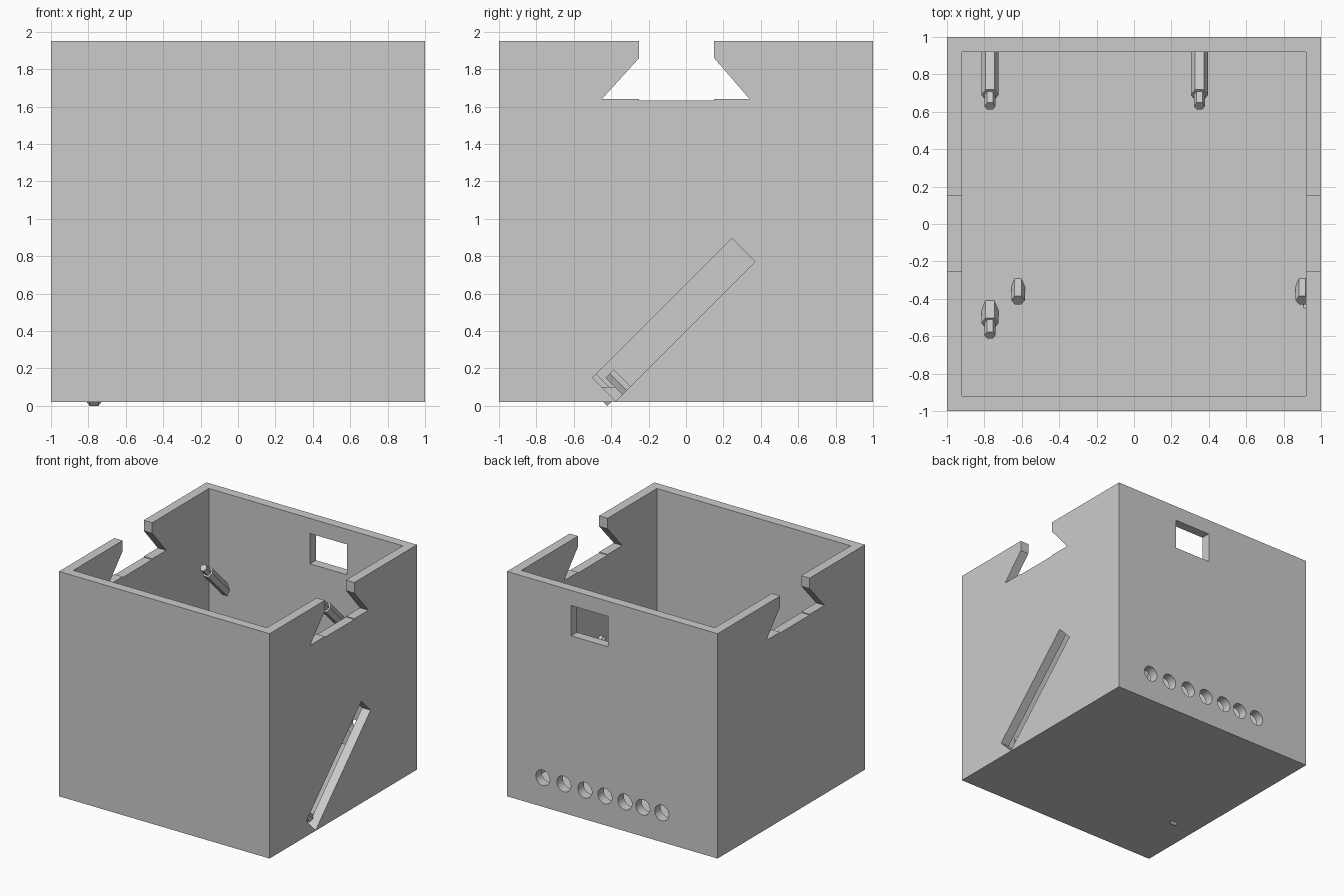
import bpy, bmesh, math
from mathutils import Vector, Matrix

if "Cube" in bpy.data.objects:
    bpy.data.objects.remove(bpy.data.objects["Cube"])

grey = bpy.data.materials.new("plain grey")
grey.use_nodes = True
grey.diffuse_color = (0.6, 0.6, 0.6, 1)
grey.node_tree.nodes["Principled BSDF"].inputs["Base Color"].default_value = (0.6, 0.6, 0.6, 1)


def finish(name, bm):
    bmesh.ops.recalc_face_normals(bm, faces=bm.faces[:])
    mesh = bpy.data.meshes.new(name)
    bm.to_mesh(mesh)
    bm.free()
    mesh.materials.append(grey)
    obj = bpy.data.objects.new(name, mesh)
    bpy.context.collection.objects.link(obj)
    return obj


def block(name, low, high):
    low, high = Vector(low), Vector(high)
    bm = bmesh.new()
    bmesh.ops.create_cube(bm, size=1)
    bmesh.ops.scale(bm, vec=high - low, verts=bm.verts)
    bmesh.ops.translate(bm, vec=(low + high) / 2, verts=bm.verts)
    return finish(name, bm)


def side_prism(name, outline, x0, x1):
    """Extrude a (y, z) outline along x."""
    bm = bmesh.new()
    face = bm.faces.new([bm.verts.new((x0, y, z)) for y, z in outline])
    ext = bmesh.ops.extrude_face_region(bm, geom=[face])
    moved = [v for v in ext["geom"] if isinstance(v, bmesh.types.BMVert)]
    bmesh.ops.translate(bm, vec=(x1 - x0, 0, 0), verts=moved)
    return finish(name, bm)


def rod(name, start, end, radius, sides):
    start, end = Vector(start), Vector(end)
    axis = end - start
    bm = bmesh.new()
    bmesh.ops.create_cone(bm, cap_ends=True, segments=sides, radius1=radius,
                          radius2=radius, depth=axis.length)
    # Polygon corners point along x
    z = axis.normalized()
    x = Vector((1, 0, 0))
    frame = Matrix((x, z.cross(x), z)).transposed().to_4x4()
    corner = max(bm.verts, key=lambda v: v.co.x).co
    spin = Matrix.Rotation(-math.atan2(corner.y, corner.x), 4, 'Z')
    bm.transform(Matrix.Translation((start + end) / 2) @ frame @ spin)
    return finish(name, bm)


def cut(target, cutter):
    cutter.hide_render = True
    mod = target.modifiers.new("cut", 'BOOLEAN')
    mod.operation = 'DIFFERENCE'
    mod.solver = 'EXACT'
    mod.object = cutter
    bpy.context.view_layer.objects.active = target
    bpy.ops.object.modifier_apply(modifier=mod.name)
    bpy.data.objects.remove(cutter)


# Open box with a floor
box = block("open_box", (-1, -1, 0.02), (1, 1, 1.95))
cut(box, block("cavity", (-0.92, -0.92, 0.1), (0.92, 0.92, 2.2)))

# Dovetail notches through both side walls
notch = [(-0.25, 2.1), (-0.25, 1.86), (-0.45, 1.64), (-0.25, 1.64), (-0.25, 1.633),
         (0.15, 1.633), (0.15, 1.64), (0.34, 1.64), (0.15, 1.86), (0.15, 2.1)]
cut(box, side_prism("notch_cutter", notch, -1.2, 1.2))

# Diagonal slot in one side wall
slot = [(-0.5, 0.15), (-0.375, 0.025), (0.37, 0.77), (0.245, 0.895)]
cut(box, side_prism("slot_cutter", slot, 0.905, 1.2))

# Window and row of round holes in the back wall
cut(box, block("window_cutter", (0.04, 0.8, 1.56), (0.39, 1.2, 1.82)))
for x in (0.66, 0.46, 0.26, 0.07, -0.12, -0.29, -0.47):
    cut(box, rod("hole_cutter", (x, 0.8, 0.27), (x, 1.2, 0.27), 0.067, 24))


# Stepped hexagonal pegs leaning forward at 45 degrees
def stepped_peg(name, x, root, shoulder, tip, sum_yz):
    def at(y):
        return (x, y, sum_yz - y)
    rod(name, at(root), at(shoulder), 0.046, 6)
    rod(name + "_tip", at(shoulder + 0.01), at(tip), 0.03, 6)


stepped_peg("back_peg_right", -0.77, 0.96, 0.69, 0.63, 2.05)
stepped_peg("back_peg_left", 0.35, 0.96, 0.69, 0.63, 2.05)
stepped_peg("floor_peg", -0.77, -0.393, -0.53, -0.595, -0.365)

# Short floor pegs
for name, x in (("short_peg_right", -0.62), ("short_peg_left", 0.9)):
    rod(name, (x, -0.3, 0.065), (x, -0.408, 0.173), 0.036, 6)
